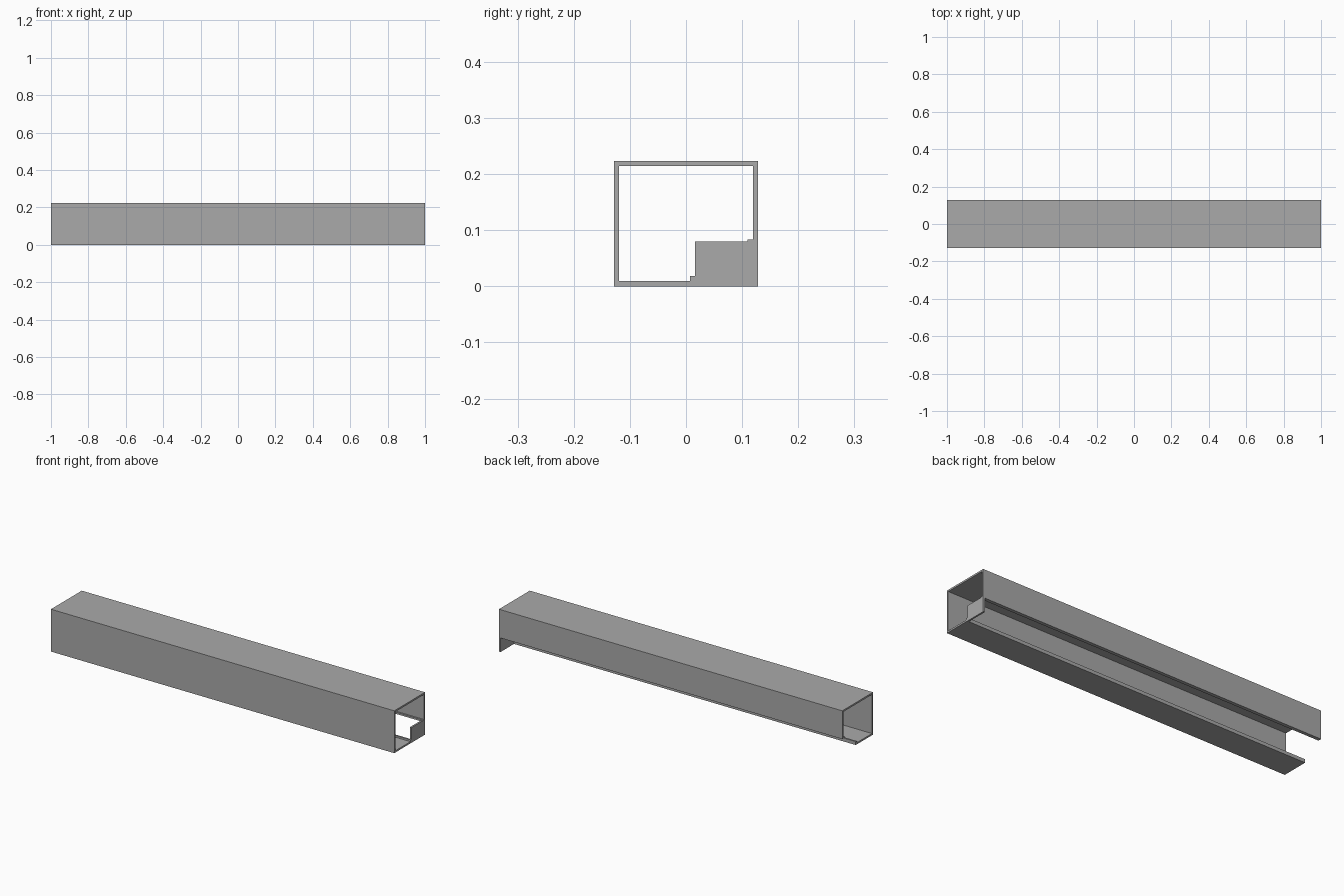
import bpy
import bmesh

cube = bpy.data.objects.get("Cube")
if cube:
    bpy.data.objects.remove(cube, do_unlink=True)

grey = bpy.data.materials.new("plain_grey")
grey.use_nodes = True
colour = (0.4, 0.4, 0.4, 1)
grey.diffuse_color = colour
grey.node_tree.nodes["Principled BSDF"].inputs["Base Color"].default_value = colour


def extrude_profile(name, points, x_start, x_end):
    """Sweep a closed y-z outline along x into a solid part."""
    bm = bmesh.new()
    face = bm.faces.new([bm.verts.new((x_start, y, z)) for y, z in points])
    grown = bmesh.ops.extrude_face_region(bm, geom=[face])["geom"]
    moved = [v for v in grown if isinstance(v, bmesh.types.BMVert)]
    bmesh.ops.translate(bm, verts=moved, vec=(x_end - x_start, 0, 0))
    bmesh.ops.recalc_face_normals(bm, faces=bm.faces)
    mesh = bpy.data.meshes.new(name)
    bm.to_mesh(mesh)
    bm.free()
    mesh.materials.append(grey)
    obj = bpy.data.objects.new(name, mesh)
    bpy.context.collection.objects.link(obj)
    return obj


half, side, top = 1.0, 0.128, 0.223
sheet = 0.009                      # sheet thickness
lip = 2 * sheet                    # depth of the folded lips
floor_edge, wall_edge = 0.016, 0.074   # limits of the open lower back corner

# Folded channel: floor with upturned lip, front wall, top, back wall with inward lip
channel = [
    (floor_edge, 0), (-side, 0), (-side, top), (side, top),
    (side, wall_edge), (side - lip, wall_edge),
    (side - lip, wall_edge + sheet), (side - sheet, wall_edge + sheet),
    (side - sheet, top - sheet), (sheet - side, top - sheet),
    (sheet - side, sheet), (floor_edge - sheet, sheet),
    (floor_edge - sheet, lip), (floor_edge, lip),
]
extrude_profile("channel_casing", channel, -half, half)

# Small plate closing the open corner at one end
plate = [(floor_edge, 0), (side, 0), (side, wall_edge), (side - lip, wall_edge),
         (side - lip, wall_edge + 0.006), (floor_edge, wall_edge + 0.006)]
extrude_profile("corner_end_plate", plate, half - sheet, half)
